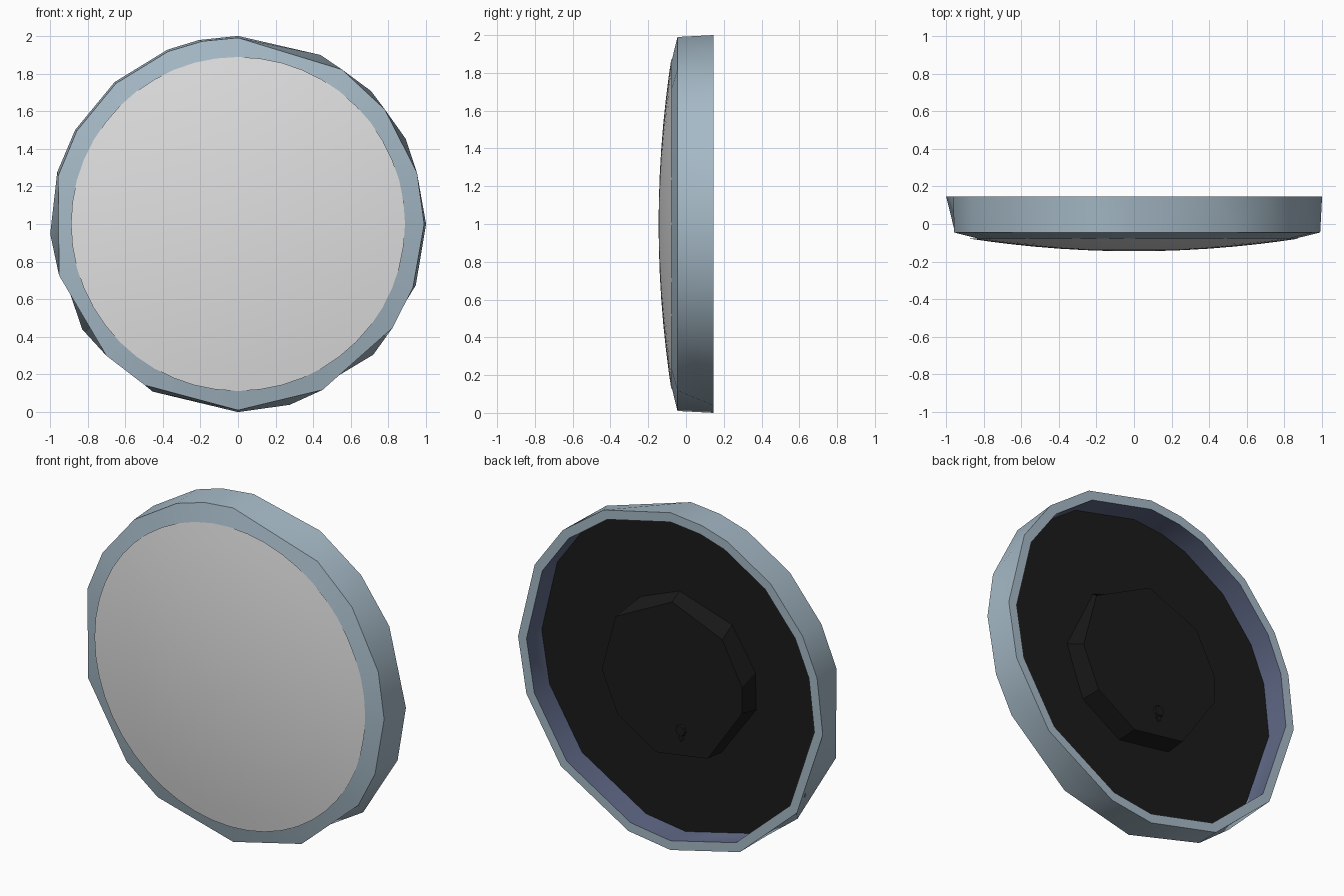
import bpy, bmesh
from math import sin, cos, radians

cube = bpy.data.objects.get("Cube")
if cube:
    bpy.data.objects.remove(cube, do_unlink=True)


def material(name, r, g, b):
    m = bpy.data.materials.new(name)
    m.use_nodes = True
    m.diffuse_color = (r, g, b, 1)
    shader = m.node_tree.nodes["Principled BSDF"]
    shader.inputs["Base Color"].default_value = (r, g, b, 1)
    shader.inputs["Roughness"].default_value = 0.7
    return m


BLUE = material("pale blue", 0.38, 0.49, 0.57)
GREY = material("light grey", 0.75, 0.75, 0.75)
VIOLET = material("slate violet", 0.115, 0.14, 0.24)
BLACK = material("near black", 0.011, 0.011, 0.011)


def even(n):
    return [360 * i / n for i in range(n)]


def rings_object(name, rings, mats, centre=(0, 0, 1), cap=False, band_mats=None, smooth=None):
    """Bridge rings of (radius, y, angles) around the y axis; angles run clockwise from the top."""
    bm = bmesh.new()
    loops = []
    for radius, y, angles in rings:
        loops.append([bm.verts.new((radius * sin(radians(a)), y, radius * cos(radians(a))))
                      for a in angles])
    for k, (a, b) in enumerate(zip(loops, loops[1:])):
        n = len(a)
        for i in range(n):
            j = (i + 1) % n
            f = bm.faces.new((a[i], a[j], b[j], b[i]))
            f.material_index = band_mats[k] if band_mats else 0
    if cap:
        bm.faces.new(loops[-1])
    bmesh.ops.remove_doubles(bm, verts=bm.verts, dist=0.0001)
    bmesh.ops.recalc_face_normals(bm, faces=bm.faces)
    if cap:
        # open discs: turn the cap to face away from the first ring
        bm.faces.ensure_lookup_table()
        last = bm.faces[-1]
        if last.normal.y * (rings[-1][1] - rings[0][1]) < 0:
            bmesh.ops.reverse_faces(bm, faces=bm.faces)
    mesh = bpy.data.meshes.new(name)
    bm.to_mesh(mesh)
    bm.free()
    for m in mats:
        mesh.materials.append(m)
    if smooth:
        mesh.shade_smooth()
        mesh.set_sharp_from_angle(angle=radians(smooth))
    ob = bpy.data.objects.new(name, mesh)
    ob.location = centre
    bpy.context.collection.objects.link(ob)
    return ob


# Faceted rim: uneven facets, with the front and back corners slightly twisted
back = [0, 26, 45, 63, 90, 109, 134, 164, 180, 207, 236, 267, 286, 300, 319, 338, 348]
front = [0, 34, 52, 74, 90, 110, 124, 153, 180, 210, 225, 254, 285, 300, 319, 338, 349]
rings_object("rim", [(0.86, -0.077, front), (0.99, -0.045, front), (1.0, 0.145, back),
                     (0.945, 0.145, back), (0.945, 0.0, back), (0.86, -0.077, front)],
             [BLUE, VIOLET], band_mats=[0, 0, 0, 1, 1], smooth=42)

# Shallow domed front panel
dome_angles = even(48)
rings_object("front_dome",
             [(0.888 * t, -0.145 + 0.069 * t * t, dome_angles)
              for t in (1, 0.88, 0.75, 0.6, 0.45, 0.3, 0.15, 0.04)], [GREY], cap=True, smooth=40)

# Recessed back plate
rings_object("back_plate", [(0.944, 0.004, back), (0.4, 0.005, back)], [BLACK], cap=True)

# Raised centre boss with uneven facets
boss_base = [5, 38, 90, 130, 167, 210, 258, 285, 320]
boss_top = [0, 53, 97, 130, 167, 210, 261, 280, 315]
rings_object("back_boss", [(0.475, 0.0, boss_base), (0.465, 0.13, boss_top)],
             [BLACK], cap=True)

# Small hanging knob with a foot below it
knob_angles = even(8)
rings_object("hanging_knob", [(0.02, 0.12, knob_angles), (0.02, 0.132, knob_angles),
                              (0.035, 0.132, knob_angles), (0.03, 0.142, knob_angles)],
             [BLACK], centre=(-0.06, 0, 0.72), cap=True)
rings_object("knob_foot", [(0.022, 0.12, even(4)), (0.018, 0.138, even(4))],
             [BLACK], centre=(-0.06, 0, 0.675), cap=True)
